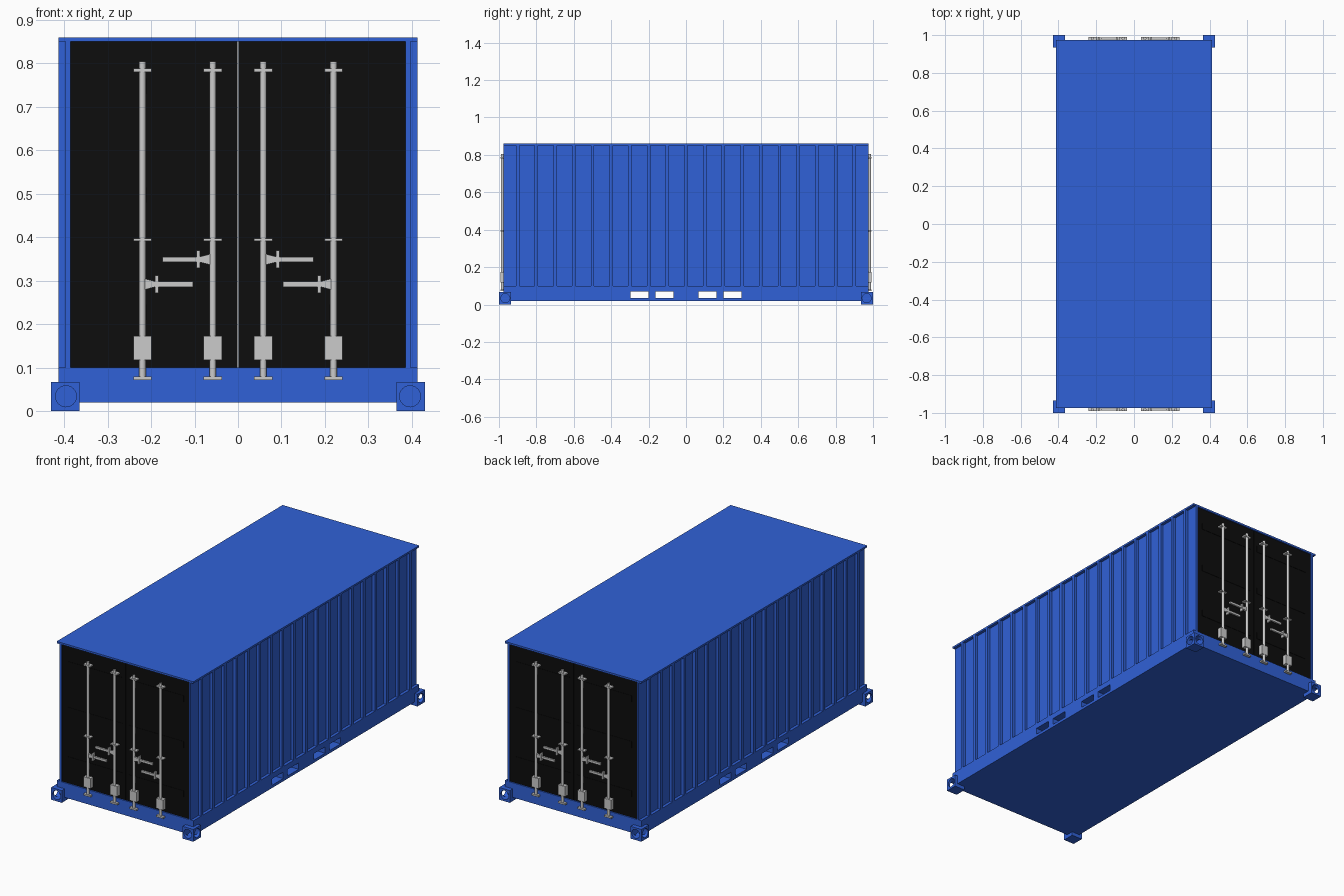
import bpy, bmesh
from math import pi, radians
from mathutils import Matrix, Vector

if "Cube" in bpy.data.objects:
    bpy.data.objects.remove(bpy.data.objects["Cube"])


def material(name, color):
    m = bpy.data.materials.new(name)
    m.diffuse_color = color
    m.use_nodes = True
    m.node_tree.nodes["Principled BSDF"].inputs["Base Color"].default_value = m.diffuse_color
    return m


BLUE = material("blue_paint", (0.03, 0.12, 0.68, 1))
BLACK = material("black_door", (0.004, 0.004, 0.004, 1))


def box(bm, x0, x1, y0, y1, z0, z1):
    size = (abs(x1 - x0), abs(y1 - y0), abs(z1 - z0), 1)
    mid = Matrix.Translation(((x0 + x1) / 2, (y0 + y1) / 2, (z0 + z1) / 2))
    return bmesh.ops.create_cube(bm, size=1, matrix=mid @ Matrix.Diagonal(size))["verts"]


def tube(bm, a, b, r1, r2=None, sides=20):
    a, b = Vector(a), Vector(b)
    rot = (b - a).to_track_quat('Z', 'Y').to_matrix().to_4x4()
    bmesh.ops.create_cone(bm, cap_ends=True, segments=sides, radius1=r1,
                          radius2=r1 if r2 is None else r2, depth=(b - a).length,
                          matrix=Matrix.Translation((a + b) / 2) @ rot)


def finish(bm, name, mat=None, smooth=False, helper=False):
    bmesh.ops.recalc_face_normals(bm, faces=bm.faces)
    me = bpy.data.meshes.new(name)
    bm.to_mesh(me)
    bm.free()
    ob = bpy.data.objects.new(name, me)
    bpy.context.collection.objects.link(ob)
    if mat:
        me.materials.append(mat)
    if smooth:
        bpy.ops.object.select_all(action='DESELECT')
        ob.select_set(True)
        bpy.context.view_layer.objects.active = ob
        bpy.ops.object.shade_smooth_by_angle(angle=radians(35))
    if helper:
        ob.hide_render = True
        ob.display_type = 'WIRE'
    return ob


def cut(ob, cutter):
    m = ob.modifiers.new(cutter.name, 'BOOLEAN')
    m.operation, m.solver, m.object = 'DIFFERENCE', 'EXACT', cutter


W, L = 0.413, 0.975          # half width and half length of the body
SIGNS = (-1, 1)
CORNERS = [(sx, sy) for sx in SIGNS for sy in SIGNS]

# Base frame with forklift pockets and notches for the corner castings
bm = bmesh.new()
box(bm, -W, W, -L, L, 0.02, 0.10)
base = finish(bm, "base_frame", BLUE)
bm = bmesh.new()
for s in SIGNS:
    for a, b in ((0.067, 0.163), (0.2, 0.297)):
        box(bm, -0.5, 0.5, s * a, s * b, 0.035, 0.07)
for sx, sy in CORNERS:
    box(bm, sx * 0.365, sx * 0.5, sy * 0.935, sy * 1.1, -0.01, 0.066)
cut(base, finish(bm, "base_cutter", helper=True))

# Corner castings with round lifting holes on both outer faces
bm = bmesh.new()
side_holes, end_holes = bmesh.new(), bmesh.new()
for sx, sy in CORNERS:
    box(bm, sx * 0.365, sx * 0.43, sy * 0.935, sy * 1.0, 0, 0.067)
    cx, cy, z = sx * 0.396, sy * 0.966, 0.034
    tube(side_holes, (sx * 0.372, cy, z), (sx * 0.46, cy, z), 0.024, sides=24)
    tube(end_holes, (cx, sy * 0.942, z), (cx, sy * 1.03, z), 0.0242, sides=24)
castings = finish(bm, "corner_castings", BLUE)
cut(castings, finish(side_holes, "side_hole_cutter", helper=True))
cut(castings, finish(end_holes, "end_hole_cutter", helper=True))

# Roof slab
bm = bmesh.new()
box(bm, -W, W, -L, L, 0.85, 0.86)
finish(bm, "roof", BLUE)

# Side walls with raised vertical ribs
for s, name in ((-1, "left_wall"), (1, "right_wall")):
    bm = bmesh.new()
    box(bm, s * 0.385, s * 0.397, -L, L, 0.10, 0.85)
    for i in range(-9, 10):
        box(bm, s * 0.396, s * W, i * 0.1 - 0.009, i * 0.1 + 0.009, 0.10, 0.85)
    finish(bm, name, BLUE)

for e, end in ((-1, "front"), (1, "back")):
    # Door leaves with shallow pressed bands
    bm = bmesh.new()
    for s in SIGNS:
        box(bm, s * 0.001, s * 0.385, e * 0.945, e * 0.968, 0.10, 0.85)
        for z in (0.21, 0.48, 0.73):
            box(bm, s * 0.02, s * 0.35, e * 0.96, e * 0.970, z, z + 0.035)
    finish(bm, end + "_doors", BLACK)

    rods, fittings, handles = bmesh.new(), bmesh.new(), bmesh.new()
    y = e * 0.982
    for s in SIGNS:
        for rx, hz, d in ((0.22, 0.292, -1), (0.058, 0.349, 1)):
            # Locking rods
            x = s * rx
            tube(rods, (x, y, 0.075), (x, y, 0.804), 0.0078)
            # Guide brackets, keeper boxes and foot plates
            for z0, z1 in ((0.071, 0.08), (0.118, 0.173), (0.391, 0.397), (0.780, 0.788)):
                box(fittings, x - 0.021, x + 0.021, e * 0.966, e * 0.991, z0, z1)
            # Handles: tapered hub, collar plate and grip bar
            k = s * d
            hub = box(handles, x, x + k * 0.03, e * 0.977, e * 0.987, hz - 0.014, hz + 0.014)
            for v in hub:
                if abs(v.co.x - x) > 0.01:
                    v.co.z = hz + (v.co.z - hz) * 0.45
            box(handles, x + k * 0.029, x + k * 0.037, e * 0.972, e * 0.990, hz - 0.02, hz + 0.02)
            box(handles, x + k * 0.03, x + k * 0.116, e * 0.977, e * 0.987, hz - 0.006, hz + 0.006)
    finish(rods, end + "_locking_rods", smooth=True)
    finish(fittings, end + "_rod_brackets")
    finish(handles, end + "_door_handles")
